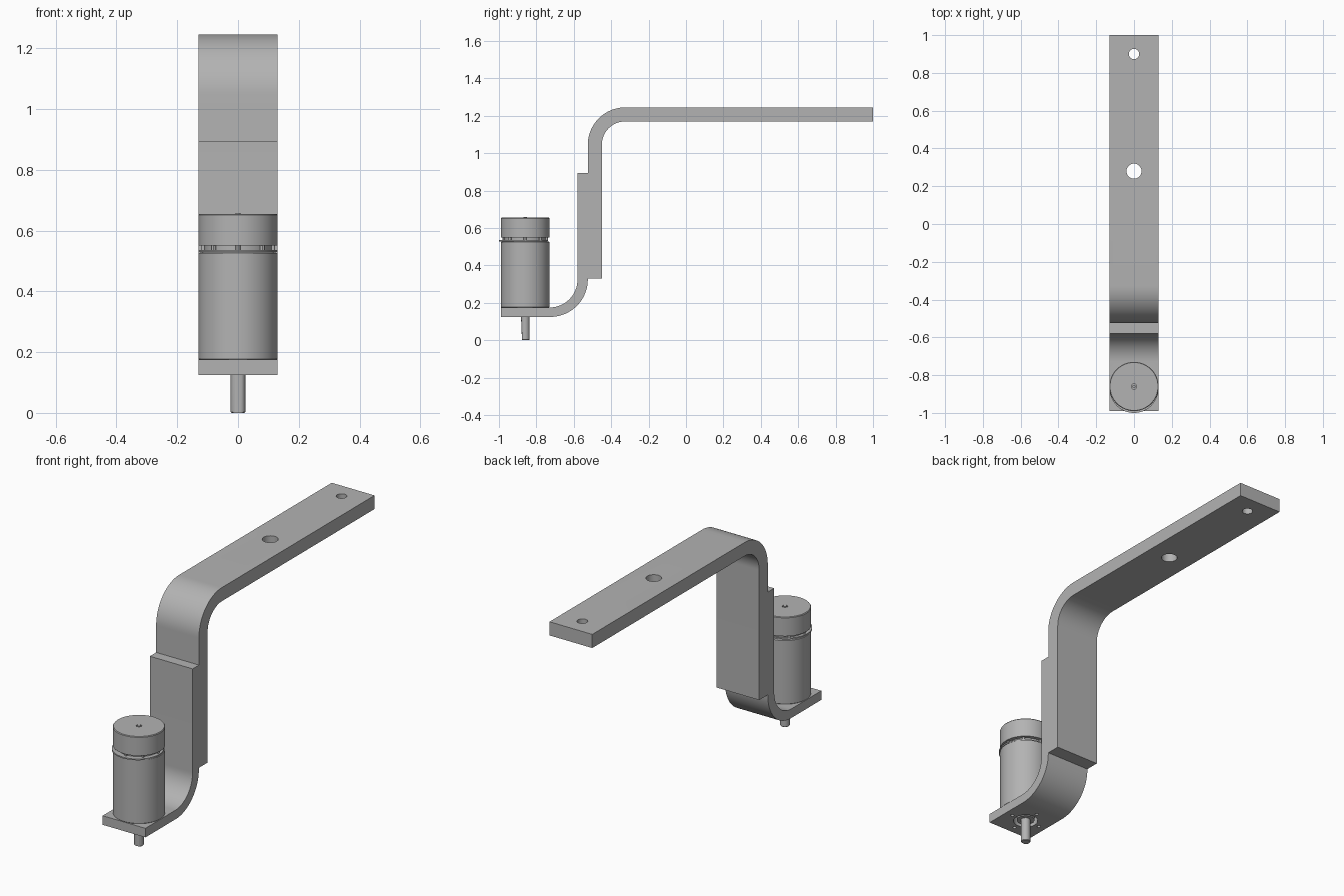
import bpy, bmesh, math

if "Cube" in bpy.data.objects:
    bpy.data.objects.remove(bpy.data.objects["Cube"])

W = 0.13           # half width of the strap
MY = -0.86         # motor axis in y

grey = bpy.data.materials.new("grey metal")
grey.diffuse_color = (0.45, 0.45, 0.45, 1)
grey.use_nodes = True
grey.node_tree.nodes["Principled BSDF"].inputs["Base Color"].default_value = grey.diffuse_color


def finish(name, bm):
    bmesh.ops.recalc_face_normals(bm, faces=bm.faces[:])
    me = bpy.data.meshes.new(name)
    bm.to_mesh(me)
    bm.free()
    ob = bpy.data.objects.new(name, me)
    bpy.context.collection.objects.link(ob)
    me.materials.append(grey)
    return ob


def smooth(ob):
    bpy.ops.object.select_all(action='DESELECT')
    ob.select_set(True)
    bpy.context.view_layer.objects.active = ob
    bpy.ops.object.shade_smooth_by_angle(angle=math.radians(30))


def arc(cy, cz, r, a0, a1, n=20):
    return [(cy + r * math.cos(math.radians(a0 + (a1 - a0) * i / n)),
             cz + r * math.sin(math.radians(a0 + (a1 - a0) * i / n))) for i in range(n + 1)]


def strap(name, profile):
    """Extrude a y-z profile across the strap width."""
    bm = bmesh.new()
    f = bm.faces.new([bm.verts.new((-W, y, z)) for y, z in profile])
    ext = bmesh.ops.extrude_face_region(bm, geom=[f])
    bmesh.ops.translate(bm, vec=(2 * W, 0, 0),
                        verts=[v for v in ext["geom"] if isinstance(v, bmesh.types.BMVert)])
    return finish(name, bm)


def lathe(name, profile, x=0, y=MY, n=64):
    """Turn an r-z profile, listed bottom to top, into a capped solid."""
    bm = bmesh.new()
    rings = [[bm.verts.new((x + r * math.cos(2 * math.pi * i / n),
                            y + r * math.sin(2 * math.pi * i / n), z)) for i in range(n)]
             for r, z in profile]
    for a, b in zip(rings, rings[1:]):
        for i in range(n):
            bm.faces.new((a[i], a[(i + 1) % n], b[(i + 1) % n], b[i]))
    bm.faces.new(rings[0])
    bm.faces.new(rings[-1])
    return finish(name, bm)


def drill(ob, holes):
    """Cut round holes given as (x, y, radius, z0, z1)."""
    for x, y, r, z0, z1 in holes:
        cutter = lathe("hole_cutter", [(r, z0), (r, z1)], x, y, 32)
        cutter.hide_render = True
        m = ob.modifiers.new("hole", 'BOOLEAN')
        m.operation, m.solver, m.object = 'DIFFERENCE', 'EXACT', cutter
        bpy.context.view_layer.objects.active = ob
        bpy.ops.object.modifier_apply(modifier=m.name)
        bpy.data.objects.remove(cutter)


# Upper strap: vertical leg, bend and long mounting arm
upper = strap("upper_arm",
              [(-0.45, 0.33), (-0.45, 1.045)] + arc(-0.325, 1.045, 0.125, 180, 90)[1:]
              + [(1.0, 1.17), (1.0, 1.245)] + arc(-0.325, 1.045, 0.2, 90, 180)
              + [(-0.525, 0.33)])
drill(upper, [(0, 0.28, 0.04, 1.1, 1.3), (0, 0.9, 0.027, 1.1, 1.3)])

# Lower strap: vertical leg, bend and motor foot
lower = strap("motor_foot",
              [(-0.99, 0.125)] + arc(-0.725, 0.325, 0.2, -90, 0)
              + [(-0.525, 0.895), (-0.58, 0.895)] + arc(-0.73, 0.325, 0.15, 0, -90)
              + [(-0.99, 0.175)])
screws = [(0.088 * math.cos(a), MY + 0.088 * math.sin(a), 0.009, 0.1, 0.2)
          for a in (k * math.pi / 2 for k in range(4))]
drill(lower, [(0, MY, 0.062, 0.1, 0.2)] + screws)

# Motor: can, neck and cap
body = lathe("motor_body", [(0.122, 0.17), (0.13, 0.178), (0.13, 0.526), (0.11, 0.53),
                            (0.11, 0.55), (0.13, 0.55), (0.13, 0.651), (0.127, 0.655)])
drill(body, [(0, MY, 0.014, 0.645, 0.7)])
lip = lathe("motor_lip", [(0.13, 0.529), (0.13, 0.536)], 0, -0.87)
pin = lathe("rear_pin", [(0.009, 0.64), (0.009, 0.658)], n=16)

# Small clips around the neck
clips = []
for k in range(8):
    a = k * math.pi / 4
    clips.append(lathe("neck_clip", [(0.008, 0.53), (0.008, 0.55)],
                       0.114 * math.cos(a), MY + 0.114 * math.sin(a), 12))

# Front boss and output shaft with a flat
boss = lathe("front_boss", [(0.045, 0.13), (0.045, 0.18)])
shaft = lathe("output_shaft", [(0.021, 0), (0.024, 0.003), (0.024, 0.18)], n=32)
for v in shaft.data.vertices:
    if v.co.z < 0.11:
        v.co.y = max(v.co.y, MY - 0.017)

for ob in [upper, lower, body, lip, pin, boss, shaft] + clips:
    smooth(ob)
